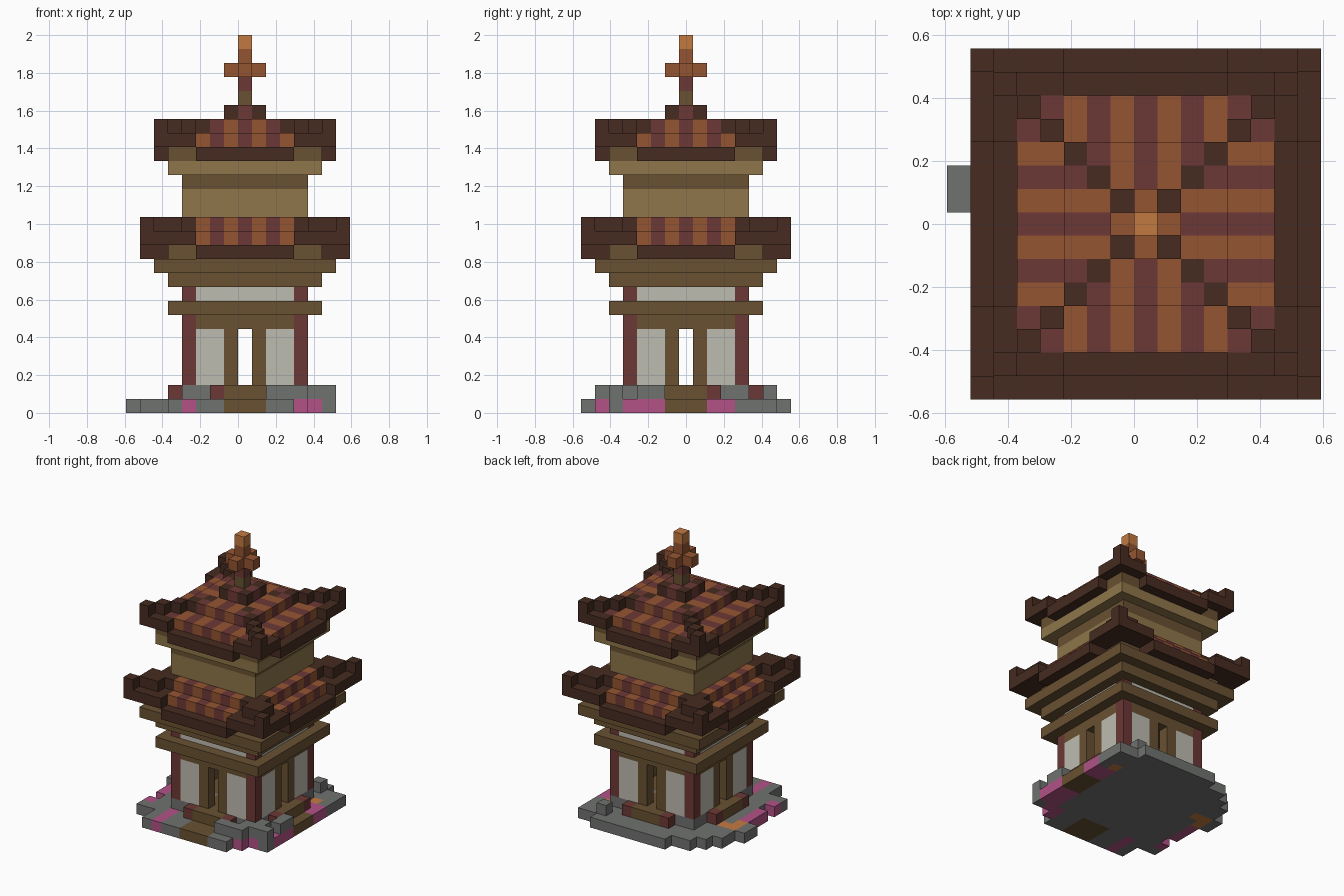
import bpy
import bmesh
from mathutils import Vector

if "Cube" in bpy.data.objects:
    bpy.data.objects.remove(bpy.data.objects["Cube"])

U = 2 / 27                       # edge length of one block
CENTRE = Vector((U / 2, 0, 0))   # tower axis

PALETTE = {
    "dark_timber": (70, 43, 33), "red_clay": (108, 56, 54),
    "orange_clay": (148, 85, 50), "bright_copper": (194, 122, 65),
    "grey_stone": (112, 114, 112), "pale_plaster": (190, 188, 177),
    "brown_wood": (105, 81, 50), "light_wood": (142, 118, 74),
    "pink_blossom": (178, 82, 134),
}
NAMES = list(PALETTE)


def linear(v):
    v /= 255
    return v / 12.92 if v <= 0.04045 else ((v + 0.055) / 1.055) ** 2.4


def make_material(name):
    colour = [linear(v) for v in PALETTE[name]] + [1]
    mat = bpy.data.materials.new(name)
    mat.use_nodes = True
    mat.diffuse_color = colour
    bsdf = mat.node_tree.nodes["Principled BSDF"]
    bsdf.inputs["Base Color"].default_value = colour
    bsdf.inputs["Roughness"].default_value = 0.9
    return mat


MATERIALS = {n: make_material(n) for n in NAMES}
AXES = [Vector(d) for d in ((1, 0, 0), (-1, 0, 0), (0, 1, 0),
                            (0, -1, 0), (0, 0, 1), (0, 0, -1))]


def blocks(name, layers, rule, reach=8):
    """Build the outer skin of all blocks to which rule(i, j, k) gives a colour."""
    span = range(-reach, reach + 1)
    cells = {}
    for k in layers:
        for i in span:
            for j in span:
                colour = rule(i, j, k)
                if colour:
                    cells[i, j, k] = colour
    used = sorted(set(cells.values()))
    bm = bmesh.new()
    for cell, colour in cells.items():
        mid = Vector(cell) + Vector((0, 0, 0.5))
        for n in AXES:
            if tuple(int(c + d) for c, d in zip(cell, n)) in cells:
                continue
            a = Vector((n.y, n.z, n.x)) / 2
            b = n.cross(a)
            corners = [mid + n / 2 + s * a + t * b
                       for s, t in ((1, 1), (-1, 1), (-1, -1), (1, -1))]
            face = bm.faces.new([bm.verts.new(p * U + CENTRE) for p in corners])
            face.material_index = used.index(colour)
    bmesh.ops.remove_doubles(bm, verts=bm.verts, dist=U / 100)
    mesh = bpy.data.meshes.new(name)
    bm.to_mesh(mesh)
    bm.free()
    for colour in used:
        mesh.materials.append(MATERIALS[colour])
    obj = bpy.data.objects.new(name, mesh)
    bpy.context.collection.objects.link(obj)
    return obj


def slab(name, radius, bottom, height, colour):
    """Square storey reaching radius blocks either side of the axis."""
    bm = bmesh.new()
    bmesh.ops.create_cube(bm, size=1)
    w = (2 * radius + 1) * U
    bmesh.ops.scale(bm, vec=(w, w, height * U), verts=bm.verts)
    bmesh.ops.translate(bm, vec=CENTRE + Vector((0, 0, (bottom + height / 2) * U)),
                        verts=bm.verts)
    mesh = bpy.data.meshes.new(name)
    bm.to_mesh(mesh)
    bm.free()
    mesh.materials.append(MATERIALS[colour])
    bpy.context.collection.objects.link(bpy.data.objects.new(name, mesh))


def polar(i, j):
    """Ring number and offset along the side."""
    return max(abs(i), abs(j)), min(abs(i), abs(j))


# Uneven stone terrace: first and last block of each row, front to back
ROWS = [(-5, 3), (-5, 4), (-7, 6), (-7, 6), (-6, 6), (-7, 6), (-7, 6), (-7, 6),
        (-8, 6), (-8, 6), (-7, 6), (-7, 6), (-6, 6), (-5, 6), (-3, 4)]


def terrace(i, j, k):
    if abs(j) > 7 or not ROWS[j + 7][0] <= i <= ROWS[j + 7][1]:
        return None
    if j == -7 and -4 < i < -3:
        return None
    if (j < -4 and abs(i) <= 1) or (i > 4 and abs(j) <= 1):
        return "brown_wood"
    if (j < -4 and i in (-4, 4, 5)) or (i > 4 and j in (-4, -3, -2, 2, 3)):
        return "pink_blossom"
    if i == -7 and -4 <= j <= 0:
        return "pink_blossom"
    if (i, j) in ((5, 4), (-7, 2), (-7, 1), (-6, 2)):
        return "bright_copper"
    return "grey_stone"


blocks("stone_terrace", [0], terrace)

# Plinth with a wooden step and red end posts on every side
RUBBLE = {(2, -6), (3, -6), (4, -6), (4, -5), (5, -5), (6, -5), (5, -4),
          (6, -3), (6, -2), (4, 6)}


def plinth(i, j, k):
    r, o = polar(i, j)
    if (i, j) in RUBBLE:
        return "grey_stone"
    if r <= 5 and o <= 1:
        return "brown_wood"
    if r == 5 and o == 2:
        return "red_clay"
    return "grey_stone" if r <= 4 else None


blocks("plinth_and_steps", [1], plinth)


# Ground storey: red corner posts, plaster panels and four open doorways
def ground_wall(i, j, k):
    r, o = polar(i, j)
    if r != 4 or (o == 0 and k < 6):
        return None
    if o == 4:
        return "red_clay"
    return "brown_wood" if o == 1 or k == 6 else "pale_plaster"


def upper_frieze(i, j, k):
    r, o = polar(i, j)
    if r != 4:
        return None
    return "red_clay" if o == 4 else "pale_plaster"


blocks("ground_wall", range(2, 7), ground_wall)
slab("ground_beam", 5, 7, 1, "brown_wood")
blocks("plaster_frieze", [8], upper_frieze)
slab("lower_bracket", 5, 9, 1, "brown_wood")
slab("middle_bracket", 6, 10, 1, "brown_wood")
slab("lower_roof_core", 5, 11, 1, "brown_wood")


# Striped tile colour: stripes run up the slope, with dark ridges on the hips
def tile(r, o):
    if r == o and r > 0:
        return "dark_timber"
    return "orange_clay" if o % 2 else "red_clay"


def lower_roof(i, j, k):
    r, o = polar(i, j)
    if k == 11:
        return "dark_timber" if r in (6, 7) and o <= 3 else None
    if k == 12:
        if r == 7:
            return "dark_timber" if o >= 4 else None
        if r == 6:
            return tile(r, o) if o <= 3 else "dark_timber"
        return tile(r, o) if r == 5 else None
    if r == 5:
        return tile(r, o) if o <= 3 else "dark_timber"
    return "dark_timber" if r in (6, 7) and o >= r - (r == 6) else None


blocks("lower_roof", (11, 12, 13), lower_roof)

# Upper storey
slab("upper_wall", 4, 12, 4, "light_wood")
slab("upper_wall_band", 4, 16, 1, "brown_wood")
slab("upper_bracket", 5, 17, 1, "light_wood")
slab("upper_roof_core", 5, 18, 1, "brown_wood")


def upper_roof(i, j, k):
    r, o = polar(i, j)
    if k == 18:
        return "dark_timber" if r == 6 and o <= 3 else None
    if k == 19:
        if r == 6:
            return "dark_timber" if o >= 4 else None
        return tile(r, o) if r <= 5 else None
    if k == 20:
        return tile(r, o) if r <= 3 or (r == o and r <= 6) else None
    return tile(r, o) if r <= 1 else None


blocks("upper_roof", range(18, 22), upper_roof)


# Finial with a small cross-shaped collar
def finial(i, j, k):
    arms = 1 if k == 24 else 0
    if abs(i) + abs(j) > arms:
        return None
    return {22: "brown_wood", 23: "red_clay", 26: "bright_copper"}.get(k, "orange_clay")


blocks("finial", range(22, 27), finial, reach=1)
